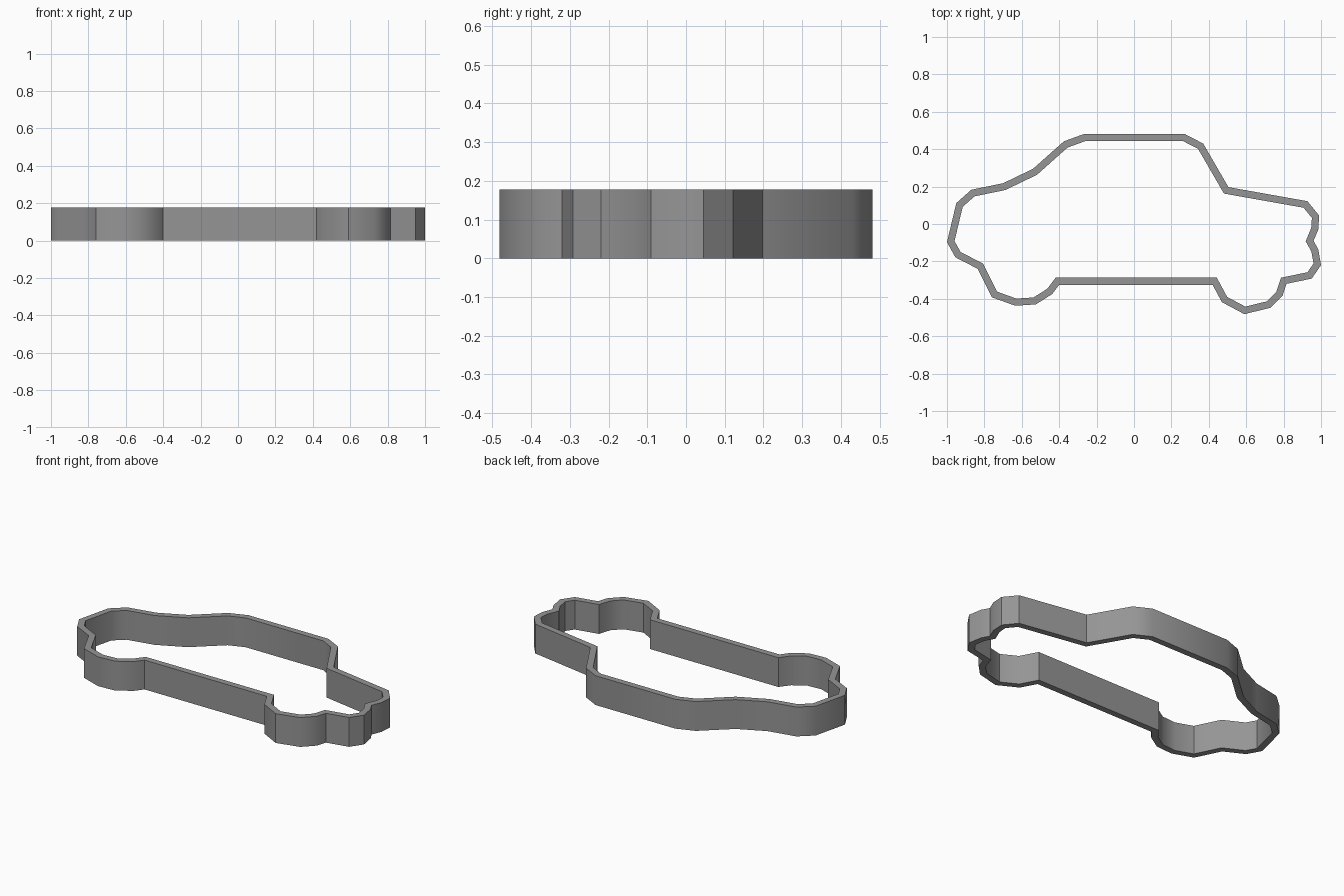
import bpy, bmesh, math
from mathutils import Vector

if "Cube" in bpy.data.objects:
    bpy.data.objects.remove(bpy.data.objects["Cube"])

HEIGHT, WALL = 0.178, 0.038

# Outer car silhouette, clockwise seen from above
outline = [(-0.265, 0.482), (0.27, 0.482), (0.37, 0.43), (0.505, 0.197), (0.927, 0.122),
           (0.99, 0.045), (0.985, -0.03), (0.96, -0.09), (0.985, -0.135), (1.0, -0.22),
           (0.95, -0.292), (0.815, -0.32), (0.795, -0.382), (0.73, -0.448), (0.59, -0.482),
           (0.47, -0.418), (0.42, -0.325), (-0.40, -0.325), (-0.438, -0.375),
           (-0.525, -0.43), (-0.635, -0.437), (-0.76, -0.392), (-0.835, -0.24),
           (-0.955, -0.178), (-1.0, -0.097), (-0.95, 0.112), (-0.87, 0.183),
           (-0.70, 0.218), (-0.54, 0.295), (-0.375, 0.442)]
outer = [Vector(p) for p in outline]
n = len(outer)


def inset(i):
    """Mitred inward offset of one outline corner."""
    a = (outer[i] - outer[i - 1]).normalized()
    b = (outer[(i + 1) % n] - outer[i]).normalized()
    na, nb = Vector((a.y, -a.x)), Vector((b.y, -b.x))
    return outer[i] + (na + nb) * WALL / (1 + na.dot(nb))


inner = [inset(i) for i in range(n)]

# Closed wall: four rings joined by quads
bm = bmesh.new()
rings = [[bm.verts.new((p.x, p.y, z)) for p in loop]
         for loop, z in ((outer, 0), (outer, HEIGHT), (inner, HEIGHT), (inner, 0))]
for k in range(4):
    r, s = rings[k], rings[(k + 1) % 4]
    for i in range(n):
        j = (i + 1) % n
        bm.faces.new((r[i], r[j], s[j], s[i]))
bmesh.ops.recalc_face_normals(bm, faces=bm.faces[:])
mesh = bpy.data.meshes.new("car_outline_cutter")
bm.to_mesh(mesh)
bm.free()

cutter = bpy.data.objects.new("car_outline_cutter", mesh)
bpy.context.collection.objects.link(cutter)
grey = bpy.data.materials.new("mid grey")
grey.diffuse_color = (0.3, 0.3, 0.3, 1)
grey.use_nodes = True
grey.node_tree.nodes["Principled BSDF"].inputs["Base Color"].default_value = grey.diffuse_color
mesh.materials.append(grey)

# Soft bends, crisp rims and tight corners
bpy.context.view_layer.objects.active = cutter
cutter.select_set(True)
bpy.ops.object.shade_smooth_by_angle(angle=math.radians(40))
